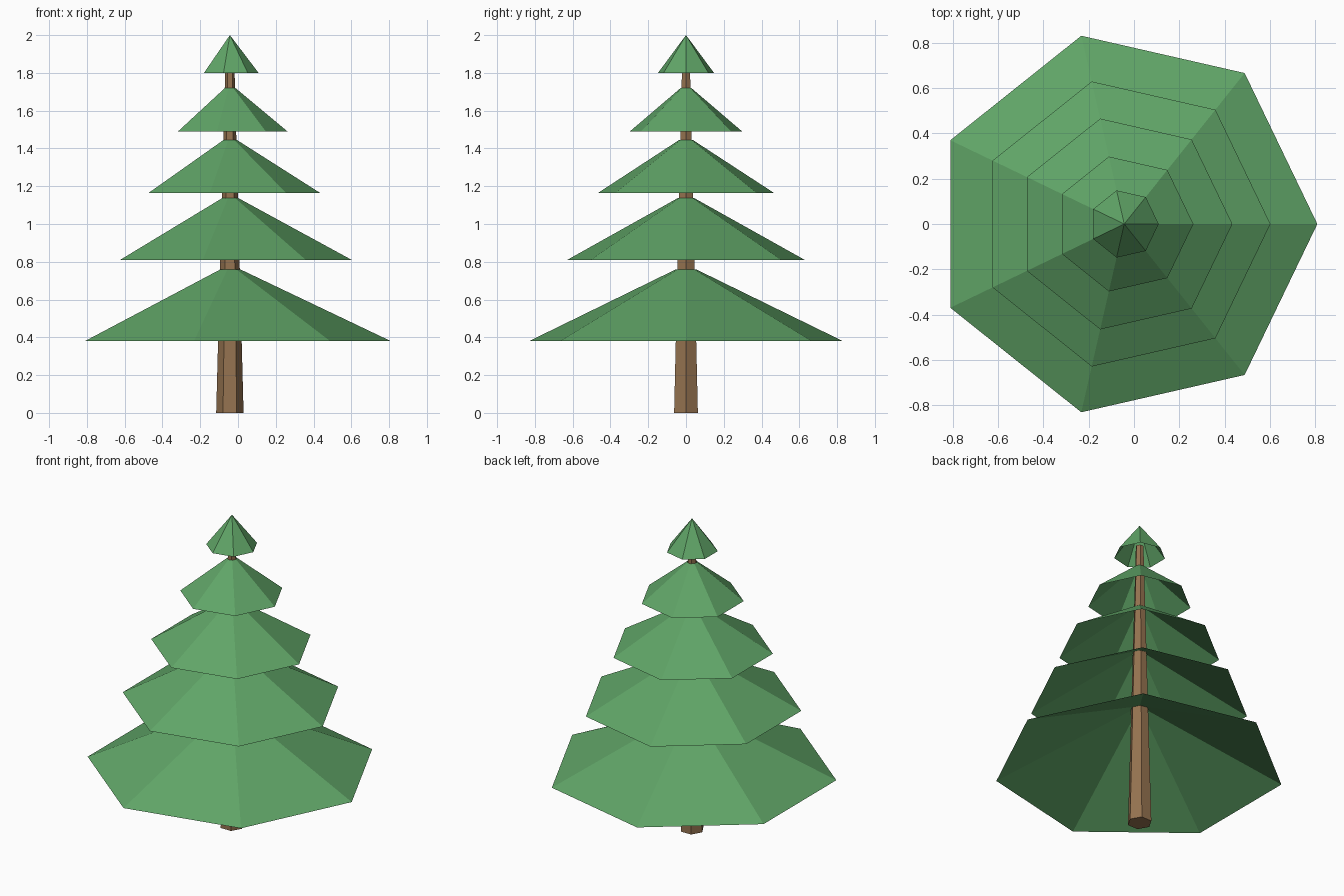
import bpy, bmesh
from math import cos, sin, tau

if "Cube" in bpy.data.objects:
    bpy.data.objects.remove(bpy.data.objects["Cube"])

CX = -0.043  # tree axis


def material(name, color):
    m = bpy.data.materials.new(name)
    m.diffuse_color = color
    m.use_nodes = True
    m.node_tree.nodes["Principled BSDF"].inputs["Base Color"].default_value = m.diffuse_color
    return m


def frustum(name, sides, z0, r0, z1, r1, mat, capped):
    """Flat-faced tapered ring with a corner on +x; r1 = 0 gives a point."""
    bm = bmesh.new()

    def ring(r, z):
        return [bm.verts.new((CX + r * cos(tau * i / sides), r * sin(tau * i / sides), z))
                for i in range(sides)]

    low = ring(r0, z0)
    high = ring(r1, z1) if r1 else [bm.verts.new((CX, 0, z1))] * sides
    for i in range(sides):
        j = (i + 1) % sides
        corners = [low[i], low[j], high[j]] + ([high[i]] if r1 else [])
        bm.faces.new(corners)
    if capped:
        bm.faces.new(low[::-1])
        bm.faces.new(high)
    mesh = bpy.data.meshes.new(name)
    bm.to_mesh(mesh)
    bm.free()
    mesh.materials.append(mat)
    obj = bpy.data.objects.new(name, mesh)
    bpy.context.collection.objects.link(obj)
    return obj


bark = material("bark", (0.30, 0.17, 0.08, 1))
needles = material("needles", (0.117, 0.376, 0.136, 1))

# Tapered hexagonal trunk
frustum("trunk", 6, 0, 0.0725, 1.86, 0.0235, bark, True)

# Seven-sided branch skirts, open underneath: z low, radius low, z high, radius high
tiers = [
    (0.38, 0.852, 0.76, 0.055),
    (0.81, 0.645, 1.137, 0.045),
    (1.165, 0.477, 1.445, 0.037),
    (1.49, 0.305, 1.72, 0.029),
    (1.80, 0.152, 2.00, 0),
]
for n, tier in enumerate(tiers, 1):
    frustum(f"branch_tier_{n}", 7, *tier, needles, False)
